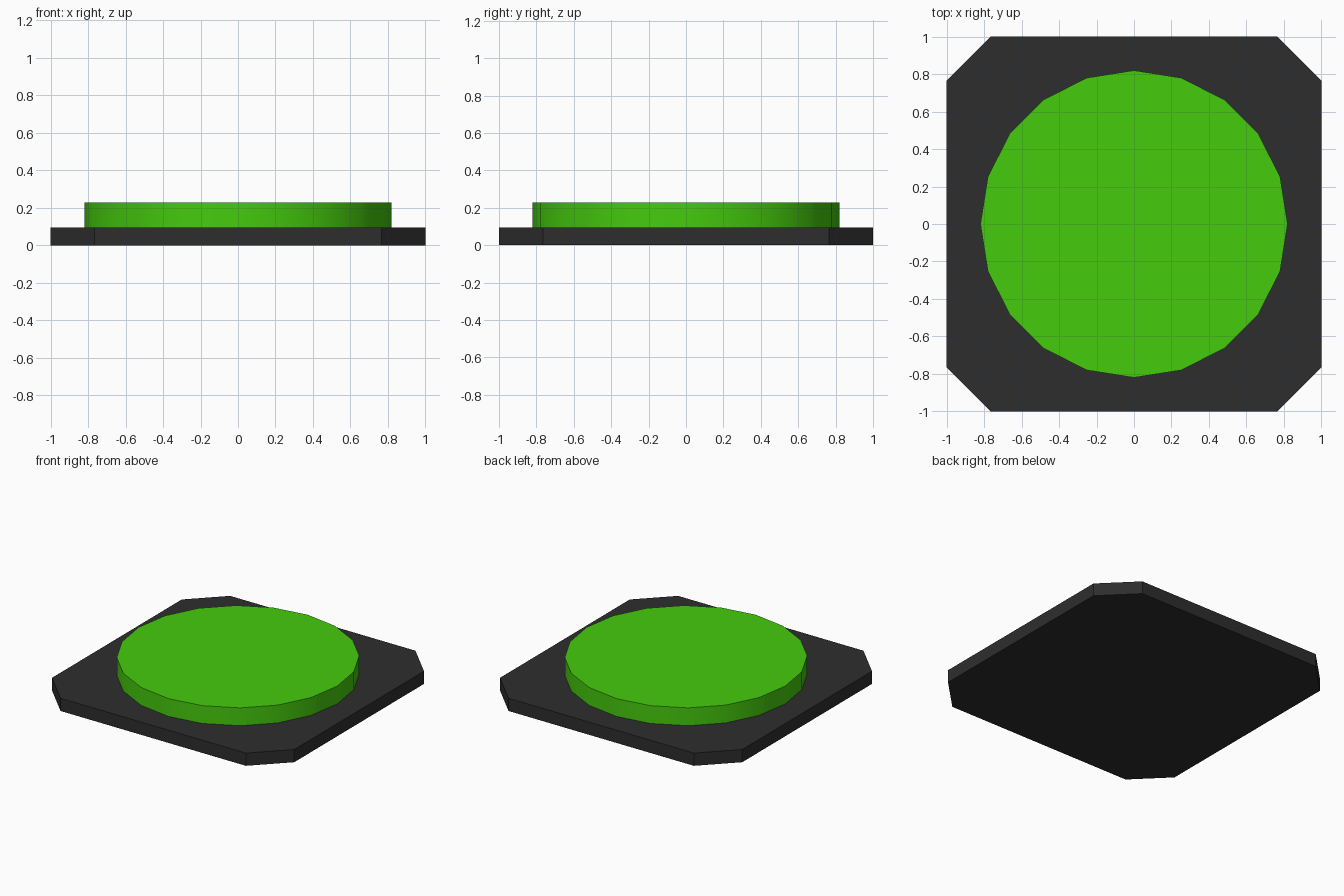
import bpy, bmesh, math

if "Cube" in bpy.data.objects:
    bpy.data.objects.remove(bpy.data.objects["Cube"])

BASE_TOP, DISC_TOP = 0.095, 0.228


def paint(obj, name, color):
    mat = bpy.data.materials.new(name)
    mat.diffuse_color = (*color, 1.0)
    mat.use_nodes = True
    mat.node_tree.nodes["Principled BSDF"].inputs["Base Color"].default_value = mat.diffuse_color
    obj.data.materials.append(mat)


# Square base plate with its four vertical corners chamfered
bpy.ops.mesh.primitive_cube_add(size=2, location=(0, 0, BASE_TOP / 2))
base = bpy.context.object
base.name = base.data.name = "base_plate"
base.scale.z = BASE_TOP / 2
bpy.ops.object.transform_apply(location=False, rotation=False, scale=True)
bm = bmesh.new()
bm.from_mesh(base.data)
corners = [e for e in bm.edges
           if abs(e.verts[0].co.z - e.verts[1].co.z) > 0.01]
bmesh.ops.bevel(bm, geom=corners, offset=0.235, offset_type='OFFSET',
                segments=1, affect='EDGES')
bm.to_mesh(base.data)
bm.free()
paint(base, "dark_grey", (0.027, 0.027, 0.027))

# Round 20-sided button, smooth around the rim
bpy.ops.mesh.primitive_cylinder_add(
    vertices=20, radius=0.82, depth=DISC_TOP - BASE_TOP,
    location=(0, 0, (BASE_TOP + DISC_TOP) / 2))
button = bpy.context.object
button.name = button.data.name = "button_disc"
bpy.ops.object.shade_smooth_by_angle(angle=math.radians(30))
paint(button, "green", (0.06, 0.6, 0.004))
